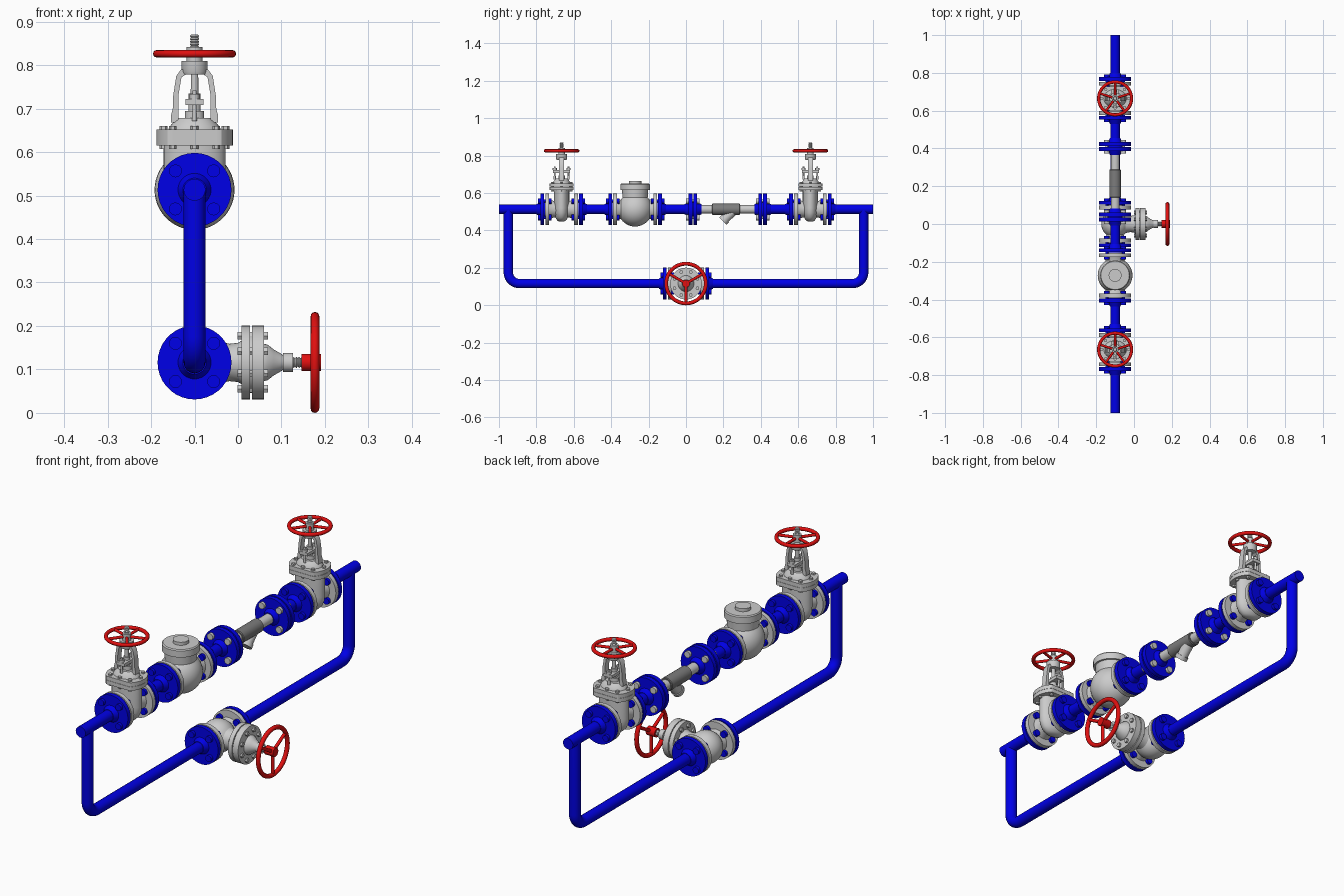
import bpy, bmesh, math
from mathutils import Vector as V

if "Cube" in bpy.data.objects:
    bpy.data.objects.remove(bpy.data.objects["Cube"])

def material(name, c):
    m = bpy.data.materials.new(name)
    m.diffuse_color = (*c, 1)
    m.use_nodes = True
    m.node_tree.nodes["Principled BSDF"].inputs["Base Color"].default_value = m.diffuse_color
    return m

BLUE = material("blue_paint", (0.0, 0.0, 0.8))
RED = material("red_paint", (0.75, 0.005, 0.005))
DARK = material("dark_grey", (0.2, 0.2, 0.2))
X, Y, Z = V((1, 0, 0)), V((0, 1, 0)), V((0, 0, 1))
CX, TOP, LOW = -0.1, 0.513, 0.116

def finish(name, me, mat):
    me.name = name
    ob = bpy.data.objects.new(name, me)
    bpy.context.collection.objects.link(ob)
    me.materials.clear()
    if mat:
        me.materials.append(mat)
    me.shade_smooth()
    me.set_sharp_from_angle(angle=math.radians(32))
    return ob

def from_bm(name, bm, mat=None):
    bmesh.ops.recalc_face_normals(bm, faces=bm.faces)
    me = bpy.data.meshes.new(name)
    bm.to_mesh(me)
    bm.free()
    return finish(name, me, mat)

def lathe(name, prof, origins, d=Z, mat=None, n=36, sv=1.0, clip=9.0, closed=False):
    """Revolve (distance, radius) pairs about axis d, at one or more origins."""
    bm = bmesh.new()
    d = d.normalized()
    u = Y if abs(d.x) > 0.9 else X
    v = d.cross(u)
    for o in origins if isinstance(origins, list) else [origins]:
        rings = []
        for t, r in prof:
            ring = []
            for k in range(n):
                a = 2 * math.pi * k / n
                b = max(-clip, min(clip, r * math.sin(a) * sv))
                ring.append(bm.verts.new(V(o) + d * t + u * r * math.cos(a) + v * b))
            rings.append(ring)
        pairs = list(zip(rings, rings[1:] + rings[:1] if closed else rings[1:]))
        for p, q in pairs:
            for k in range(n):
                j = (k + 1) % n
                bm.faces.new((p[k], p[j], q[j], q[k]))
        if not closed:
            bm.faces.new(rings[0][::-1])
            bm.faces.new(rings[-1])
    return from_bm(name, bm, mat)

def tube(name, paths, r, mat=None):
    cu = bpy.data.curves.new(name, 'CURVE')
    cu.dimensions, cu.bevel_depth, cu.bevel_resolution, cu.use_fill_caps = '3D', r, 6, True
    for pts in paths:
        s = cu.splines.new('POLY')
        s.points.add(len(pts) - 1)
        for p, q in zip(s.points, pts):
            p.co = (*q, 1)
    ob = bpy.data.objects.new(name, cu)
    bpy.context.collection.objects.link(ob)
    me = bpy.data.meshes.new_from_object(ob.evaluated_get(bpy.context.evaluated_depsgraph_get()))
    bpy.data.objects.remove(ob)
    return finish(name, me, mat)

def prism(name, pts, o, half):
    bm = bmesh.new()
    f = bm.faces.new([bm.verts.new(V(o) + V((x, -half, z))) for x, z in pts])
    e = bmesh.ops.extrude_face_region(bm, geom=[f])["geom"]
    bmesh.ops.translate(bm, vec=(0, 2 * half, 0), verts=[g for g in e if isinstance(g, bmesh.types.BMVert)])
    return from_bm(name, bm)

def around(o, d, r, count, start):
    u = Y if abs(d.x) > 0.9 else X
    v = d.cross(u)
    return [V(o) + r * (u * math.cos(start + 2 * math.pi * k / count) + v * math.sin(start + 2 * math.pi * k / count))
            for k in range(count)]

def arc(r0, a0, a1, n, t0=0):
    return [(t0 + r0 * math.sin(a0 + (a1 - a0) * k / n), r0 * math.cos(a0 + (a1 - a0) * k / n)) for k in range(n + 1)]

def thread(a, b, r, n=6):
    return [(a + (b - a) * k / (2 * n), r if k % 2 else r * 0.75) for k in range(2 * n + 1)]

def wheel(name, c, d, R, r, spokes, start):
    ring = [(r * math.sin(a), R + r * math.cos(a)) for a in [math.pi * k / 6 for k in range(12)]]
    lathe(name + "_rim", ring, c, d, RED, n=48, closed=True)
    tube(name + "_spokes", [[V(c), p] for p in around(c, d, R, spokes, start)], r * 0.75, RED)

def blue_flange(name, y, z, s):
    """Welded pipe flange, mating face at y, extending towards s."""
    lathe(name, [(0, 0.05), (0.003, 0.05), (0.003, 0.085), (0.023, 0.085), (0.023, 0.038), (0.045, 0.027)],
          (CX, y, z), Y * s, BLUE)

def bolts(name, y, z, mat):
    prof = [(-0.036, 0.006), (-0.036, 0.015), (-0.022, 0.015), (-0.022, 0.008),
            (0.022, 0.008), (0.022, 0.015), (0.036, 0.015), (0.036, 0.006)]
    lathe(name, prof, around((CX, y, z), Y, 0.062, 4, math.pi / 4), Y, mat, n=12)

def valve_ends(name, y, z, half, neck):
    """Grey body flanges, joining blue flanges and bolts on both sides."""
    for s, side in ((-1, "front"), (1, "back")):
        lathe(f"{name}_{side}_end", [(0, neck), (half - 0.045, neck), (half - 0.023, neck + 0.008), (half - 0.023, 0.085),
              (half - 0.003, 0.085), (half - 0.003, 0.05), (half, 0.05)], (CX, y, z), Y * s)
        blue_flange(f"{name}_{side}_pipe_flange", y + s * half, z, s)
        bolts(f"{name}_{side}_bolts", y + s * half, z, BLUE)

# Blue pipework: main run segments and the bypass legs with elbows
for k, (a, b) in enumerate([(-1, -0.755), (-0.575, -0.392), (-0.152, 0.037), (0.41, 0.575), (0.755, 1)]):
    lathe(f"main_pipe_{k}", [(a, 0.025), (b, 0.025)], (CX, 0, TOP), Y, BLUE)
for s, side in ((-1, "front"), (1, "back")):
    R = 0.06
    bend = [(CX, s * (0.95 - R + R * math.cos(a)), LOW + R - R * math.sin(a))
            for a in [math.pi / 2 * k / 10 for k in range(11)]]
    tube(f"{side}_bypass_pipe", [[(CX, s * 0.95, TOP)] + bend + [(CX, s * 0.1, LOW)]], 0.025, BLUE)

# Gate valves
for gy, g in ((-0.665, "front_gate_valve"), (0.665, "back_gate_valve")):
    o = V((CX, gy, 0))
    valve_ends(g, gy, TOP, 0.09, 0.045)
    lathe(g + "_body", [(0.447, 0.02), (0.453, 0.04), (0.47, 0.058), (0.495, 0.069), (0.52, 0.071), (0.62, 0.071)], o, sv=0.58)
    for k, (a, b) in enumerate([(0.615, 0.633), (0.634, 0.652)]):
        lathe(f"{g}_bonnet_flange_{k}", [(a, 0.088), (b, 0.088)], o, n=64, clip=0.064)
    lathe(g + "_bonnet_bolts", [(0.607, 0.009), (0.66, 0.009)],
          [o + V((x, y, 0)) for x, y in ((-.071, 0), (.071, 0), (-.05, .048), (.05, .048), (-.05, -.048), (.05, -.048), (0, .05), (0, -.05))], n=6)
    lathe(g + "_bonnet_dome", [(0.65, 0.061), (0.658, 0.058), (0.67, 0.047), (0.678, 0.038), (0.678, 0.022), (0.695, 0.022)], o, sv=0.8)
    for s, side in ((-1, "left"), (1, "right")):
        arm = [(0.036, 0.668), (0.054, 0.668), (0.054, 0.685), (0.050, 0.70), (0.049, 0.73), (0.042, 0.775), (0.031, 0.79),
               (0.018, 0.79), (0.018, 0.78), (0.03, 0.772), (0.037, 0.73), (0.037, 0.69)]
        prism(f"{g}_{side}_yoke_arm", [(s * x, z) for x, z in arm], o, 0.014)
    lathe(g + "_yoke_top", [(0.778, 0.027), (0.785, 0.03), (0.81, 0.03), (0.81, 0.018), (0.842, 0.018), (0.842, 0.012)], o)
    prism(g + "_gland_plate", [(-0.021, 0.708), (0.021, 0.708), (0.021, 0.722), (-0.021, 0.722)], o, 0.046)
    lathe(g + "_gland", [(0.69, 0.014), (0.735, 0.014)], o)
    lathe(g + "_eye_bolts", [(0.672, 0.006), (0.69, 0.006), (0.69, 0.005), (0.722, 0.005), (0.722, 0.011), (0.734, 0.011), (0.734, 0.005), (0.742, 0.005)],
          [o + Y * 0.037, o - Y * 0.037], n=12)
    lathe(g + "_stem", [(0.68, 0.009)] + thread(0.838, 0.87, 0.011, 5), o, n=20)
    wheel(g + "_handwheel", o + Z * 0.826, Z, 0.087, 0.0085, 5, math.pi / 2)

# Check valve: round body with bolted-looking cap
CY = -0.272
valve_ends("check_valve", CY, TOP, 0.12, 0.05)
lathe("check_valve_body", arc(0.092, -1.5, 0.75, 18, TOP) + [(0.615, 0.07), (0.615, 0.079), (0.645, 0.079), (0.65, 0.075),
      (0.65, 0.034), (0.664, 0.034)], (CX, CY, 0))

# Strainer: flanged grey pipe with dark sleeve and slanted leg
for y, j in ((0.037, "front"), (0.41, "back")):
    for s in (-1, 1):
        blue_flange(f"strainer_{j}_flange_{'a' if s < 0 else 'b'}", y, TOP, s)
    bolts(f"strainer_{j}_bolts", y, TOP, None)
lathe("strainer_pipe", [(0.05, 0.023), (0.395, 0.023)], (CX, 0, TOP), Y)
lathe("strainer_sleeve", [(0.14, 0.028), (0.143, 0.031), (0.285, 0.031), (0.288, 0.028)], (CX, 0, TOP), Y, DARK)
lathe("strainer_leg", [(0, 0.024), (0.072, 0.024), (0.072, 0.028), (0.09, 0.028)], (CX, 0.262, TOP), V((0, -0.72, -0.7)))

# Bypass globe valve, bonnet and handwheel pointing to the right
g, o = "bypass_valve", V((CX, 0, LOW))
valve_ends(g, 0, LOW, 0.10, 0.045)
lathe(g + "_body", arc(0.073, -1.5, 0.85, 16) + [(0.08, 0.043), (0.1, 0.045), (0.108, 0.05), (0.108, 0.085), (0.128, 0.085)], o, X)
lathe(g + "_bonnet", [(0.128, 0.07), (0.132, 0.07), (0.132, 0.085), (0.16, 0.085), (0.16, 0.043), (0.168, 0.041), (0.182, 0.03),
      (0.196, 0.022), (0.204, 0.017), (0.204, 0.022), (0.226, 0.022), (0.226, 0.012)], o, X)
lathe(g + "_bonnet_bolts", [(0.099, 0.01), (0.169, 0.01)], around(o, X, 0.066, 8, math.pi / 8), X, n=6)
lathe(g + "_stem", [(0.2, 0.01)] + thread(0.225, 0.25, 0.013, 4), o, X, n=20)
lathe(g + "_wheel_hub", [(0.246, 0.017), (0.246, 0.02), (0.291, 0.02), (0.291, 0.012)], o, X, RED)
wheel(g + "_handwheel", o + X * 0.277, X, 0.106, 0.01, 3, -math.pi / 2)
